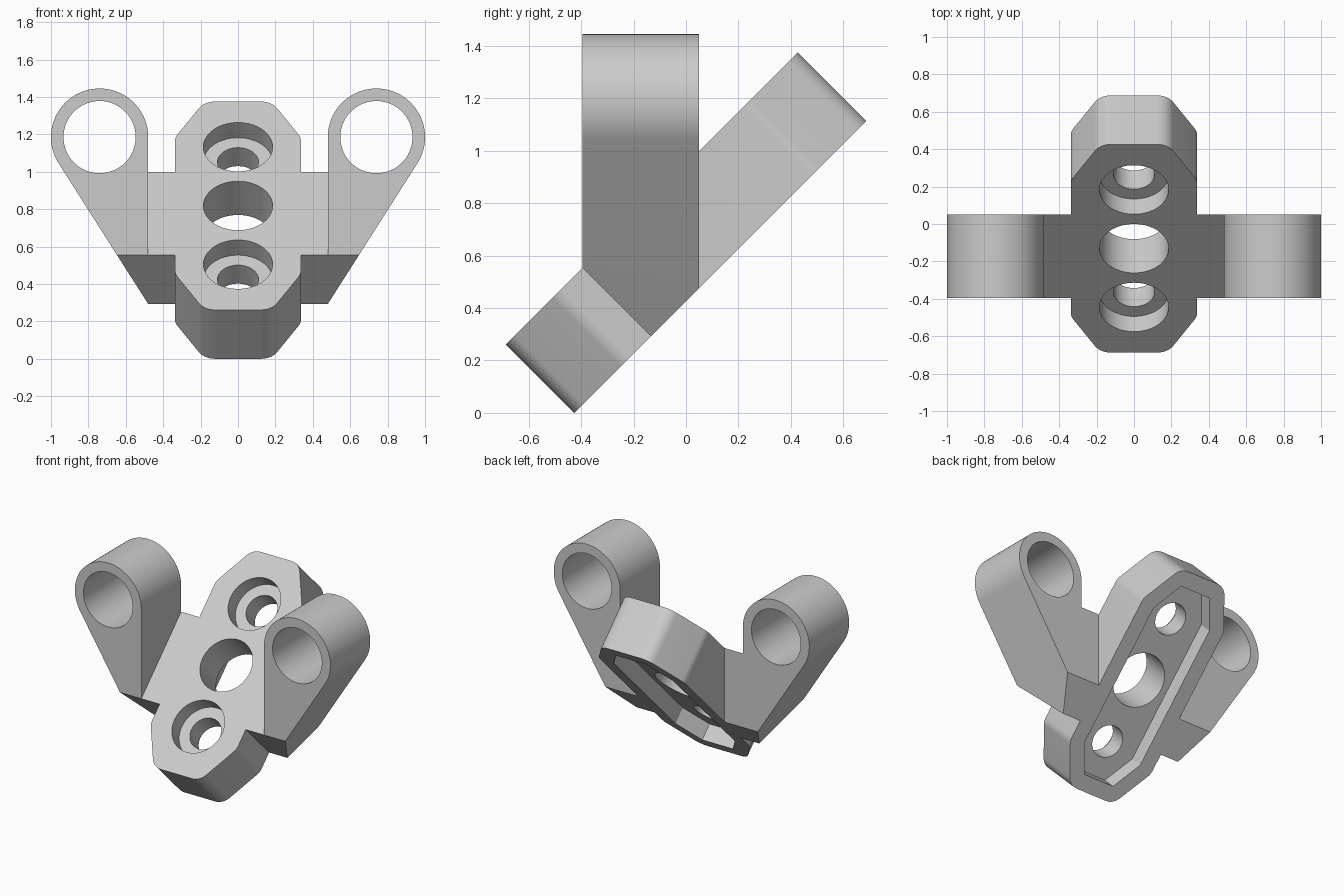
import bpy, bmesh
from math import sin, cos, tan, pi, radians, atan2, asin, hypot
from mathutils import Matrix, Vector

if "Cube" in bpy.data.objects:
    bpy.data.objects.remove(bpy.data.objects["Cube"])

# Main sizes
THICK, LENGTH, HALF_W = 0.37, 1.575, 0.337
BACK_Y, ARM_DEPTH, ARM_X = 0.05, 0.445, 0.48
RING_C, RING_R, BORE_R = Vector((0.74, 1.185)), 0.26, 0.193

# Tilted frame of the plate: X across, Y up the slope, Z out of its upper face
tilt = Matrix.Rotation(radians(45), 4, "X")
tilt = Matrix.Translation((0, 0, 0.6875)) @ tilt @ Matrix.Translation((0, 0, THICK / 2))
sideways = Matrix(((0, 0, 1, 0), (1, 0, 0, 0), (0, 1, 0, 0), (0, 0, 0, 1)))

grey = bpy.data.materials.new("light grey")
grey.use_nodes = True
grey.diffuse_color = (0.6, 0.6, 0.6, 1)
grey.node_tree.nodes["Principled BSDF"].inputs["Base Color"].default_value = (0.6, 0.6, 0.6, 1)


def prism(name, pts, z0, z1, matrix):
    """Extrude a flat profile from z0 to z1 in the given frame."""
    bm = bmesh.new()
    face = bm.faces.new([bm.verts.new((x, y, z0)) for x, y in pts])
    new = bmesh.ops.extrude_face_region(bm, geom=[face])["geom"]
    bmesh.ops.translate(bm, vec=(0, 0, z1 - z0),
                        verts=[v for v in new if isinstance(v, bmesh.types.BMVert)])
    bm.transform(matrix)
    bmesh.ops.recalc_face_normals(bm, faces=bm.faces)
    mesh = bpy.data.meshes.new(name)
    bm.to_mesh(mesh)
    bm.free()
    mesh.materials.append(grey)
    obj = bpy.data.objects.new(name, mesh)
    bpy.context.scene.collection.objects.link(obj)
    return obj


def circle(cx, cy, r, n=64):
    return [(cx + r * cos(2 * pi * i / n), cy + r * sin(2 * pi * i / n)) for i in range(n)]


def fillet(pts, r, steps=8):
    """Round each corner of a convex counter-clockwise profile."""
    out = []
    for i, p in enumerate(pts):
        p = Vector(p)
        a = (p - Vector(pts[i - 1])).normalized()
        b = (Vector(pts[(i + 1) % len(pts)]) - p).normalized()
        turn = a.angle(b)
        centre = p - a * r * tan(turn / 2) + Vector((-a.y, a.x)) * r
        start = atan2(-a.x, a.y)
        for k in range(steps + 1):
            t = start + turn * k / steps
            out.append((centre.x + r * cos(t), centre.y + r * sin(t)))
    return out


def octagon(inset):
    """Plate outline with 60 degree cut corners, moved inward by inset."""
    w, h = HALF_W - inset, LENGTH / 2 - inset
    fx = 0.18 - inset * tan(radians(30))
    sy = h - (w - fx) * tan(radians(60))
    right = [(fx, -h), (w, -sy), (w, sy), (fx, h)]
    return right + [(-x, y) for x, y in reversed(right)]


def apply_modifiers(obj):
    deps = bpy.context.evaluated_depsgraph_get()
    mesh = bpy.data.meshes.new_from_object(obj.evaluated_get(deps))
    obj.modifiers.clear()
    obj.data = mesh


def combine(obj, tool, operation):
    mod = obj.modifiers.new("combine", "BOOLEAN")
    mod.operation, mod.solver, mod.object = operation, "EXACT", tool
    apply_modifiers(obj)
    bpy.data.objects.remove(tool)


# Plate with side wings
plate = prism("mounting_plate", fillet(octagon(0), 0.1), -THICK, 0, tilt)
top_u = (BACK_Y - tilt.translation.y) * 2 ** 0.5
low_u = top_u - ARM_DEPTH * 2 ** 0.5
wing_profile = [(low_u, 0), (low_u, -THICK), (top_u - THICK, -THICK), (top_u, 0)]
wing = prism("wing", wing_profile, -ARM_X, ARM_X, tilt @ sideways)
combine(plate, wing, "UNION")

# Underside recess, centre hole and two counterbored screw holes
combine(plate, prism("recess", octagon(0.105), -THICK - 0.1, -THICK + 0.115, tilt), "DIFFERENCE")
combine(plate, prism("centre_hole", circle(0, 0, 0.185), -1, 1, tilt), "DIFFERENCE")
for u in (-0.444, 0.444):
    combine(plate, prism("counterbore", circle(0, u, 0.185), -0.115, 1, tilt), "DIFFERENCE")
    combine(plate, prism("screw_hole", circle(0, u, 0.11), -1, 1, tilt), "DIFFERENCE")

# Arm: teardrop around the ring, tangent down to the wing's lowest corner
upright = Matrix.Translation((0, BACK_Y, 0)) @ Matrix.Rotation(radians(90), 4, "X")
foot = Vector((ARM_X, (tilt @ Vector((0, low_u, -THICK))).z))
d = RING_C - foot
end = atan2(d.y, d.x) - asin(RING_R / hypot(*d)) - pi / 2
arc = [end + (pi - end) * i / 48 for i in range(49)]
outline = [tuple(foot)] + [(RING_C.x + RING_R * cos(a), RING_C.y + RING_R * sin(a)) for a in arc]
arms = prism("ring_arms", outline, 0, ARM_DEPTH, upright)

# Trim the arm flush with the wing's lower faces
bm = bmesh.new()
bm.from_mesh(arms.data)
for point, normal in (((0, low_u, 0), (0, 1, 0)), ((0, 0, -THICK), (0, 0, 1))):
    cut = bmesh.ops.bisect_plane(bm, geom=bm.verts[:] + bm.edges[:] + bm.faces[:], dist=1e-5,
                                 plane_co=tilt @ Vector(point),
                                 plane_no=tilt.to_3x3() @ Vector(normal), clear_inner=True)
    bmesh.ops.holes_fill(bm, edges=[e for e in bm.edges if e.is_boundary], sides=0)
bmesh.ops.recalc_face_normals(bm, faces=bm.faces)
bm.to_mesh(arms.data)
bm.free()

# Ring bore, then the matching arm on the other side
combine(arms, prism("bore", circle(*RING_C, BORE_R), -1, 1, upright), "DIFFERENCE")
arms.modifiers.new("mirror", "MIRROR").use_mirror_merge = False
apply_modifiers(arms)

# Smooth curved walls, keep hard edges
for obj in (plate, arms):
    bpy.ops.object.select_all(action="DESELECT")
    obj.select_set(True)
    bpy.context.view_layer.objects.active = obj
    bpy.ops.object.shade_smooth_by_angle(angle=radians(25))
